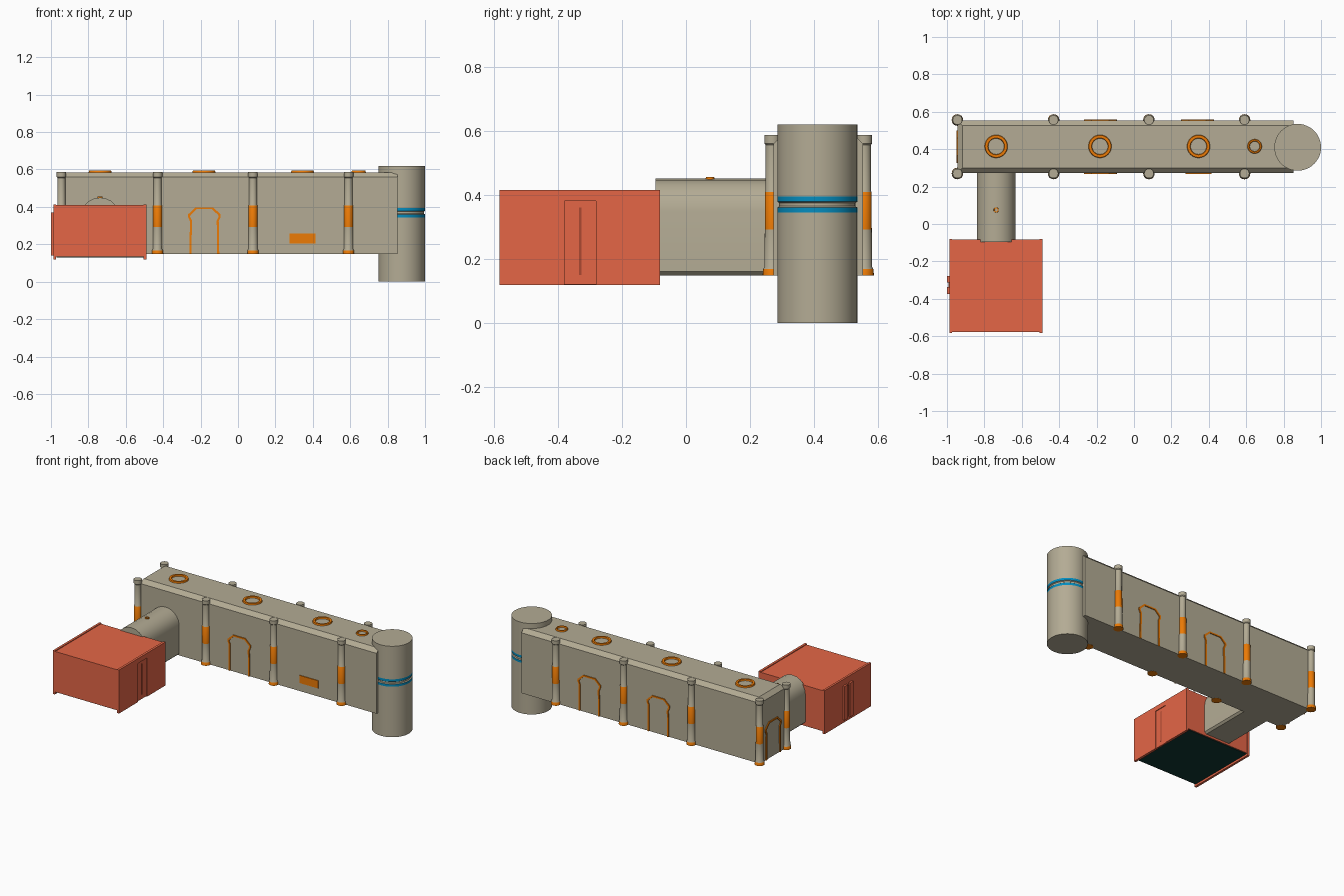
import bpy, bmesh, math
from mathutils import Matrix, Vector

if "Cube" in bpy.data.objects:
    bpy.data.objects.remove(bpy.data.objects["Cube"])


def mat(name, r, g, b):
    m = bpy.data.materials.new(name)
    m.diffuse_color = tuple((c / 255) ** 2.2 for c in (r, g, b)) + (1,)
    m.use_nodes = True
    m.node_tree.nodes["Principled BSDF"].inputs["Base Color"].default_value = m.diffuse_color
    return m


TAN = mat("stone", 178, 170, 147)
ORANGE = mat("orange", 236, 122, 14)
BLUE = mat("blue", 12, 140, 190)
RED = mat("red", 228, 102, 72)
DARK_RED = mat("dark_red", 170, 74, 52)
TEAL = mat("dark_floor", 24, 58, 54)


def finish(name, bm, mats, smooth=False, matrix=None):
    if matrix:
        bm.transform(matrix)
    bmesh.ops.recalc_face_normals(bm, faces=bm.faces)
    me = bpy.data.meshes.new(name)
    bm.to_mesh(me)
    bm.free()
    for m in mats:
        me.materials.append(m)
    ob = bpy.data.objects.new(name, me)
    bpy.context.collection.objects.link(ob)
    if smooth:
        bpy.ops.object.select_all(action='DESELECT')
        ob.select_set(True)
        bpy.context.view_layer.objects.active = ob
        bpy.ops.object.shade_smooth_by_angle(angle=math.radians(35))
    return ob


def box(name, x, y, z, m):
    """Box from (min, max) ranges."""
    bm = bmesh.new()
    bmesh.ops.create_cube(bm, size=1)
    for v in bm.verts:
        v.co = Vector([(r[0] + r[1]) / 2 + c * (r[1] - r[0]) for r, c in zip((x, y, z), v.co)])
    return finish(name, bm, [m])


def lathe(name, profile, loc, mats, bands=(), n=32, closed=False):
    """Revolve (radius, z) points; bands maps segment index to material slot."""
    bm = bmesh.new()
    rings = [[bm.verts.new((r * math.cos(2 * math.pi * i / n), r * math.sin(2 * math.pi * i / n), z))
              for i in range(n)] for r, z in profile]
    count = len(rings) if closed else len(rings) - 1
    for k in range(count):
        a, b = rings[k], rings[(k + 1) % len(rings)]
        for i in range(n):
            j = (i + 1) % n
            f = bm.faces.new((a[i], a[j], b[j], b[i]))
            f.material_index = dict(bands).get(k, 0)
    if not closed:
        bm.faces.new(rings[0]).material_index = dict(bands).get(0, 0)
        bm.faces.new(rings[-1])
    return finish(name, bm, mats, True, Matrix.Translation(loc))


def extrude_profile(name, faces, depth, mats, matrix, smooth=False):
    """Faces given as (x, z) loops, thickened along -y."""
    bm = bmesh.new()
    fs = [bm.faces.new([bm.verts.new((x, 0, z)) for x, z in loop]) for loop in faces]
    bmesh.ops.remove_doubles(bm, verts=bm.verts, dist=1e-5)
    res = bmesh.ops.extrude_face_region(bm, geom=bm.faces[:], use_keep_orig=True)
    for v in res["geom"]:
        if isinstance(v, bmesh.types.BMVert):
            v.co.y -= depth
    return finish(name, bm, mats, smooth, matrix)


CY, HALF, ZB = 0.413, 0.14, 0.148
Y0, Y1 = CY - HALF, CY + HALF
X0, X1 = -0.944, 0.853

# Main hall with bevelled roof edges on three sides
bm = bmesh.new()
c = 0.026
levels = [(X0, Y0, Y1, ZB), (X0, Y0, Y1, 0.559), (X0 + c, Y0 + c, Y1 - c, 0.585)]
rings = [[bm.verts.new(p) for p in ((a, b, z), (X1, b, z), (X1, d, z), (a, d, z))] for a, b, d, z in levels]
bm.faces.new(rings[0])
bm.faces.new(rings[2])
for lo, hi in zip(rings, rings[1:]):
    for i in range(4):
        j = (i + 1) % 4
        bm.faces.new((lo[i], lo[j], hi[j], hi[i]))
finish("main_hall", bm, [TAN])

# Pillars along both long walls
pillar = [(0.031, 0.147), (0.029, 0.168), (0.025, 0.175), (0.024, 0.292), (0.0235, 0.408),
          (0.021, 0.412), (0.021, 0.555), (0.0255, 0.56), (0.0255, 0.586)]
for i, x in enumerate((-0.944, -0.43, 0.08, 0.591)):
    for side, y in (("front", CY - 0.143), ("back", CY + 0.143)):
        lathe(f"pillar_{side}_{i + 1}", pillar, (x, y, 0), [TAN, ORANGE], {0: 1, 3: 1}, 20)

# Round end tower with grooved double band
tower = [(0.125, 0), (0.125, 0.344), (0.125, 0.36), (0.119, 0.364), (0.119, 0.374),
         (0.125, 0.378), (0.125, 0.394), (0.125, 0.619)]
lathe("end_tower", tower, (0.875, 0.41, 0), [TAN, BLUE], {1: 1, 5: 1}, 48)

# Roof rings and corridor vent
for i, (x, ro, ri) in enumerate(((-0.737, 0.063, 0.041), (-0.182, 0.063, 0.041),
                                 (0.345, 0.063, 0.041), (0.645, 0.04, 0.025))):
    lathe(f"roof_ring_{i + 1}", [(ro, 0.58), (ro - 0.004, 0.594), (ri + 0.004, 0.594), (ri, 0.58)],
          (x, 0.415, 0), [ORANGE], n=32, closed=True)
lathe("corridor_vent", [(0.015, 0.44), (0.013, 0.455), (0.008, 0.455), (0.007, 0.44)],
      (-0.737, 0.075, 0), [ORANGE], n=16, closed=True)

# Arched door frames
outer = [(0.08, 0), (0.077, 0.175), (0.088, 0.2), (0.086, 0.213), (0.046, 0.25)]
inner = [(0.069, 0), (0.066, 0.178), (0.076, 0.2), (0.074, 0.208), (0.041, 0.24)]
outer += [(-x, z) for x, z in reversed(outer)]
inner += [(-x, z) for x, z in reversed(inner)]
quads = [(outer[i], outer[i + 1], inner[i + 1], inner[i]) for i in range(len(outer) - 1)]
for name, x, y, turn in (("front_door_frame", -0.18, Y0, 0), ("back_door_frame_1", -0.18, Y1, 180),
                         ("back_door_frame_2", 0.34, Y1, 180), ("end_door_frame", X0, CY, -90)):
    extrude_profile(name, quads, 0.006, [ORANGE],
                    Matrix.Translation((x, y, ZB)) @ Matrix.Rotation(math.radians(turn), 4, 'Z'))
box("wall_panel", (0.275, 0.415), (Y0 - 0.005, Y0 + 0.005), (0.205, 0.257), ORANGE)

# Vaulted corridor joining hall and cabin
arch = [(0.103 * math.cos(math.pi * i / 10), 0.35 + 0.1 * math.sin(math.pi * i / 10)) for i in range(11)]
arch += [(-0.103, 0.16), (-0.09, ZB), (0.09, ZB), (0.103, 0.16)]
extrude_profile("corridor", [arch], 0.38, [TAN], Matrix.Translation((-0.737, 0.285, 0)), True)

# Red cabin with raised end plates
box("cabin_body", (-0.975, -0.502), (-0.578, -0.084), (0.134, 0.409), RED)
box("cabin_floor", (-0.97, -0.504), (-0.572, -0.09), (0.13, 0.136), TEAL)
CF, CB = -0.583, -0.081
box("cabin_left_plate", (-0.987, -0.972), (CF, CB), (0.118, 0.414), RED)
right = (-0.504, -0.488)
box("cabin_right_plate_front", right, (CF, -0.379), (0.118, 0.414), RED)
box("cabin_right_plate_back", right, (-0.281, CB), (0.118, 0.414), RED)
box("cabin_right_plate_top", right, (-0.379, -0.281), (0.381, 0.414), RED)
box("cabin_right_door", (-0.504, -0.493), (-0.379, -0.281), (0.12, 0.381), RED)
box("cabin_right_door_slot", (-0.496, -0.491), (-0.334, -0.326), (0.15, 0.36), DARK_RED)

# Raised door on the cabin's left side
box("cabin_left_door", (-0.993, -0.98), (-0.36, -0.29), (0.15, 0.36), DARK_RED)
for name, y in (("front", (-0.373, -0.338)), ("back", (-0.314, -0.279))):
    box(f"cabin_left_door_leaf_{name}", (-1.0, -0.98), y, (0.14, 0.371), RED)
